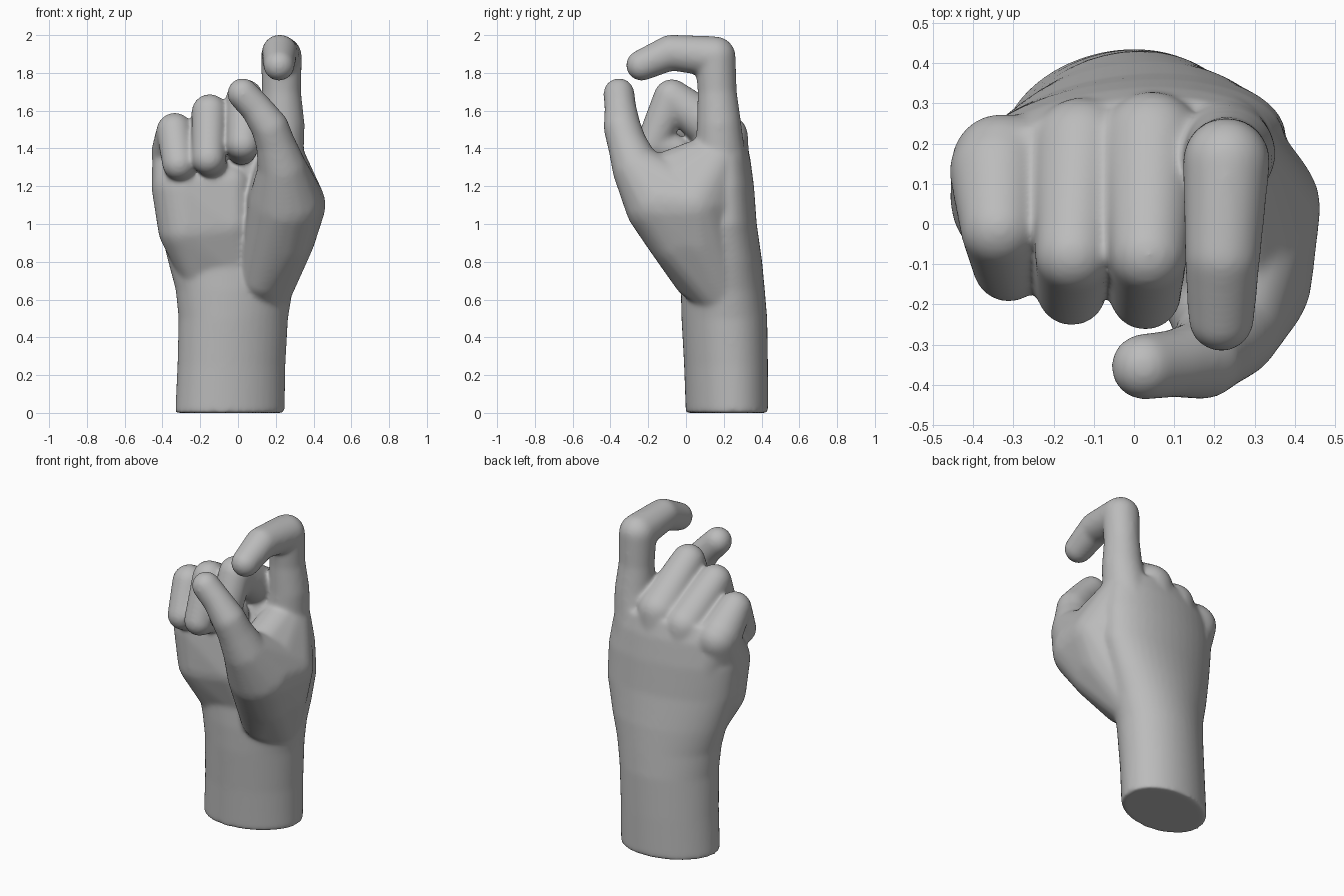
import bpy, bmesh, math
from mathutils import Matrix

cube = bpy.data.objects.get("Cube")
if cube:
    bpy.data.objects.remove(cube, do_unlink=True)

skin = bpy.data.materials.new("plain_grey")
skin.use_nodes = True
GREY = (0.5, 0.5, 0.5, 1)
skin.diffuse_color = GREY
skin.node_tree.nodes["Principled BSDF"].inputs["Base Color"].default_value = GREY

bm = bmesh.new()


def mass(*balls):
    """Convex volume wrapped around balls given as (x, y, z, radius)."""
    part = bmesh.new()
    for x, y, z, r in balls:
        bmesh.ops.create_icosphere(part, subdivisions=3, radius=r,
                                   matrix=Matrix.Translation((x, y, z)))
    out = bmesh.ops.convex_hull(part, input=part.verts)
    loose = {g for g in out["geom_interior"] + out["geom_unused"]
             if isinstance(g, bmesh.types.BMVert)}
    bmesh.ops.delete(part, geom=list(loose), context='VERTS')
    tmp = bpy.data.meshes.new("tmp")
    part.to_mesh(tmp)
    part.free()
    bm.from_mesh(tmp)
    bpy.data.meshes.remove(tmp)


def digit(*joints):
    for a, b in zip(joints, joints[1:]):
        mass(a, b)


def loft(sections, sides=40):
    """Closed tube through slightly skewed oval sections (z, cx, cy, rx, ry)."""
    rings = []
    for z, cx, cy, rx, ry in sections:
        ring = []
        for i in range(sides):
            a = math.tau * i / sides
            dx = rx * math.cos(a)
            ring.append(bm.verts.new((cx + dx, cy + ry * math.sin(a) + 0.11 * dx, z)))
        rings.append(ring)
    for lo, hi in zip(rings, rings[1:]):
        for i in range(sides):
            j = (i + 1) % sides
            bm.faces.new((lo[i], lo[j], hi[j], hi[i]))
    bm.faces.new(rings[0][::-1])
    bm.faces.new(rings[-1])


# Forearm, wrist and palm core
loft([(0, -.043, .217, .29, .216), (.25, -.035, .212, .286, .22),
      (.5, -.025, .203, .29, .225), (.65, -.02, .195, .31, .22),
      (.8, -.02, .19, .35, .21), (1.0, -.02, .17, .4, .2),
      (1.2, -.035, .165, .41, .19), (1.35, -.04, .165, .39, .17),
      (1.45, -.02, .17, .33, .14)])

# Heel and pad of the palm on the little finger side
mass((-.2, .11, .72, .1), (.0, .1, .74, .1), (-.27, .05, .98, .155), (-.05, .05, 1.0, .14))
mass((-.27, .05, .98, .155), (-.05, .05, 1.0, .14),
     (-.29, .06, 1.19, .168), (-.05, .06, 1.2, .13))
mass((-.29, .06, 1.19, .168), (-.33, .15, 1.36, .125), (-.08, .12, 1.3, .13))

# Thumb mound, blended into the wrist and the back of the hand
mass((.13, .05, .72, .12), (.14, .18, .66, .15), (.22, -.03, .93, .175),
     (.24, .06, .93, .17), (.25, -.13, 1.11, .195), (.295, .04, 1.1, .17))
mass((.24, .06, .93, .17), (.25, -.13, 1.11, .195), (.295, .04, 1.1, .17),
     (.19, .18, 1.1, .17), (.22, .19, 1.37, .125), (.23, -.19, 1.22, .13))
mass((.25, -.13, 1.11, .195), (.235, -.26, 1.29, .13), (.295, .04, 1.1, .17))

# Thumb
digit((.235, -.26, 1.29, .13), (.2, -.31, 1.42, .105), (.17, -.337, 1.51, .1),
      (.1, -.347, 1.61, .085), (.025, -.355, 1.69, .083))

# Index finger, hooked forward
digit((.16, .19, 1.0, .15), (.22, .18, 1.4, .13), (.235, .175, 1.53, .118),
      (.23, .165, 1.7, .104), (.23, .155, 1.885, .109), (.22, -.08, 1.908, .095),
      (.217, -.235, 1.84, .083))

# Curled middle, ring and little fingers
digit((.02, .2, 1.0, .15), (.045, .2, 1.46, .13), (.036, -.075, 1.67, .098),
      (.028, -.175, 1.425, .09), (.02, -.05, 1.39, .08))
digit((-.1, .19, 1.0, .14), (-.13, .19, 1.41, .125), (-.15, -.075, 1.592, .097),
      (-.155, -.165, 1.348, .089), (-.14, -.04, 1.32, .08))
digit((-.2, .17, 1.0, .14), (-.335, .13, 1.38, .125), (-.335, -.01, 1.492, .098),
      (-.312, -.105, 1.32, .09), (-.29, .01, 1.28, .078))

# Fuse the masses into one soft surface
mesh = bpy.data.meshes.new("hand")
bmesh.ops.recalc_face_normals(bm, faces=bm.faces)
bm.to_mesh(mesh)
bm.free()
mesh.materials.append(skin)
hand = bpy.data.objects.new("hand", mesh)
bpy.context.collection.objects.link(hand)

fuse = hand.modifiers.new("fuse", 'REMESH')
fuse.mode = 'VOXEL'
fuse.voxel_size = 0.0095
fuse.use_smooth_shade = True
soften = hand.modifiers.new("soften", 'SMOOTH')
soften.factor = 0.5
soften.iterations = 26
